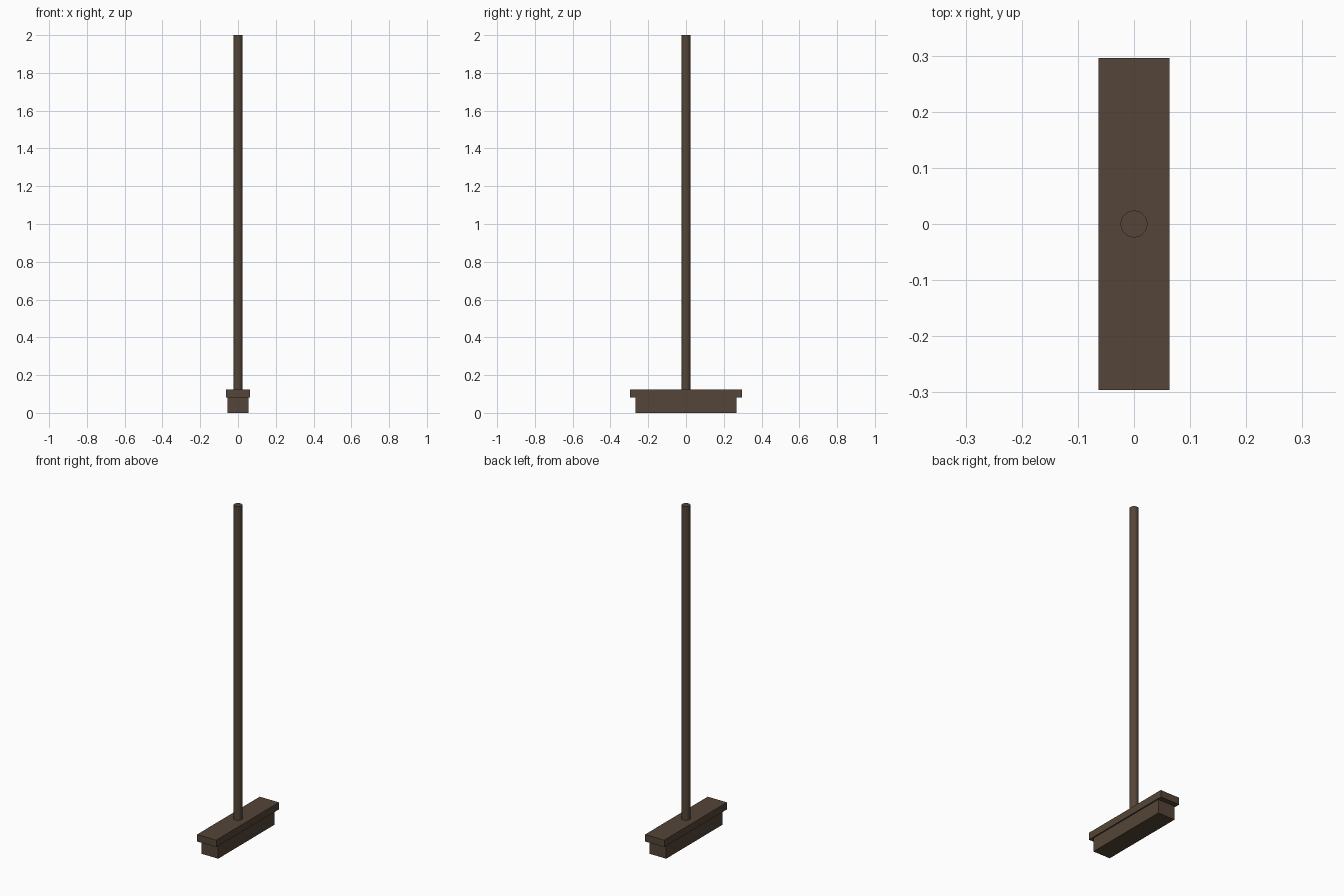
import bpy

if "Cube" in bpy.data.objects:
    bpy.data.objects.remove(bpy.data.objects["Cube"])

wood = bpy.data.materials.new("dark_wood")
wood.diffuse_color = (0.09, 0.06, 0.04, 1)
wood.use_nodes = True
wood.node_tree.nodes["Principled BSDF"].inputs["Base Color"].default_value = wood.diffuse_color


def box(name, half_x, half_y, z0, z1):
    bpy.ops.mesh.primitive_cube_add(size=1, location=(0, 0, (z0 + z1) / 2))
    ob = bpy.context.object
    ob.name = name
    ob.scale = (2 * half_x, 2 * half_y, z1 - z0)
    bpy.ops.object.transform_apply(location=False, rotation=False, scale=True)
    ob.data.materials.append(wood)
    return ob


# Bristle block and the wider head board on top of it
BRISTLE_TOP, HEAD_TOP = 0.082, 0.124
box("bristles", 0.056, 0.267, 0.0, BRISTLE_TOP)
box("head_board", 0.0635, 0.296, BRISTLE_TOP, HEAD_TOP)

# Long round handle standing on the head board
bpy.ops.mesh.primitive_cylinder_add(vertices=32, radius=0.024, depth=2 - HEAD_TOP,
                                    location=(0, 0, (2 + HEAD_TOP) / 2))
handle = bpy.context.object
handle.name = "handle"
handle.data.materials.append(wood)
bpy.ops.object.shade_smooth_by_angle()
